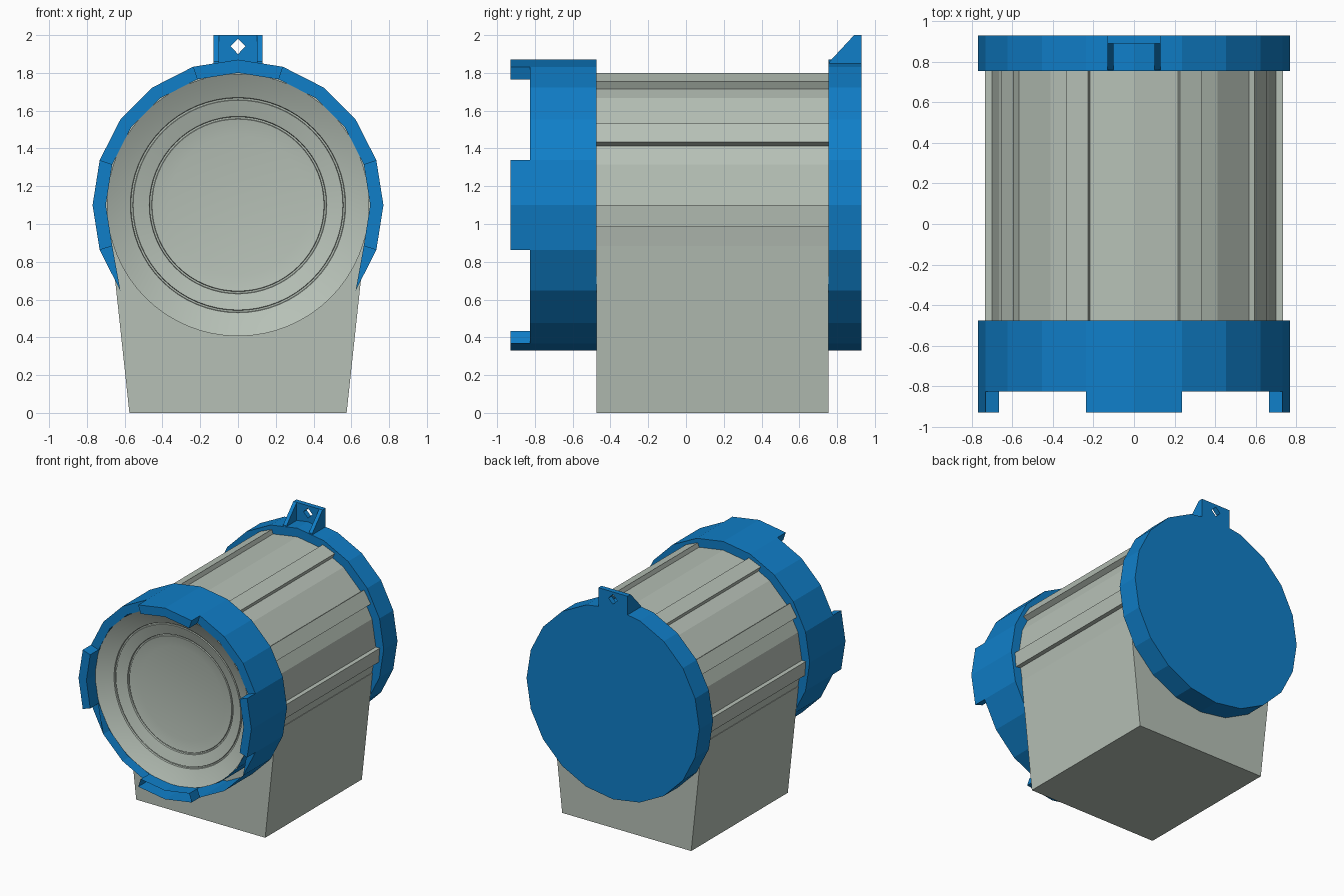
import bpy, bmesh, math
from math import cos, sin, radians

if "Cube" in bpy.data.objects:
    bpy.data.objects.remove(bpy.data.objects["Cube"])

CZ = 1.10          # height of the drum axis
N = 20             # sides of the drum


def material(name, rgb):
    m = bpy.data.materials.new(name)
    m.diffuse_color = (*rgb, 1)
    m.use_nodes = True
    m.node_tree.nodes["Principled BSDF"].inputs["Base Color"].default_value = m.diffuse_color
    return m


BLUE = material("blue plastic", (0.005, 0.21, 0.58))
GREY = material("light grey plastic", (0.47, 0.53, 0.47))


def polar(r, deg):
    a = radians(deg)
    return (r * cos(a), CZ + r * sin(a))


def finish(name, bm, mat, smooth=False):
    bmesh.ops.remove_doubles(bm, verts=bm.verts, dist=1e-5)
    bmesh.ops.recalc_face_normals(bm, faces=bm.faces)
    me = bpy.data.meshes.new(name)
    bm.to_mesh(me)
    bm.free()
    me.materials.append(mat)
    for p in me.polygons:
        p.use_smooth = smooth
    ob = bpy.data.objects.new(name, me)
    bpy.context.collection.objects.link(ob)
    return ob


def prism(name, pts, lo, hi, mat, axis="y"):
    """Extrude a closed outline along y (points are x,z) or x (points are y,z)."""
    bm = bmesh.new()
    put = (lambda p, d: (p[0], d, p[1])) if axis == "y" else (lambda p, d: (d, p[0], p[1]))
    a = [bm.verts.new(put(p, lo)) for p in pts]
    b = [bm.verts.new(put(p, hi)) for p in pts]
    bm.faces.new(a)
    bm.faces.new(b[::-1])
    for i in range(len(pts)):
        j = (i + 1) % len(pts)
        bm.faces.new((a[i], b[i], b[j], a[j]))
    return finish(name, bm, mat)


def circle(r):
    return [polar(r, 360 / N * i) for i in range(N)]


Y0, Y1 = -0.475, 0.755

# Drum body, tapered foot and back cap
prism("drum_body", circle(0.70), Y0, Y1, GREY)
prism("foot", [(-0.575, 0), (0.575, 0), (0.67, 0.884), (-0.67, 0.884)], Y0, Y1, GREY)
prism("back_cap", circle(0.77), Y1, 0.93, BLUE)

# Raised ribs along the drum, mirrored left and right
for k, a in enumerate((72, 36, 0)):
    for side in (1, -1):
        pts = [polar(0.66, a), polar(0.735, a), polar(0.735, a - 9), polar(0.66, a - 9)]
        prism(f"rib_{k}_{'right' if side > 0 else 'left'}",
              [(x * side, z) for x, z in pts], Y0, Y1, GREY)

# Front collar with four tabs; its lower half is open towards the foot
bm = bmesh.new()
RI, RO, STEP, TAB = 0.70, 0.77, -0.825, -0.93


def face(*pts):
    bm.faces.new([bm.verts.new(p) for p in pts])


def at(r, i, y):
    x, z = polar(r, 18 * i)
    return (x, y, z)


for i in range(N):
    j = i + 1
    y = TAB if i % 5 in (0, 4) else STEP
    for r in (RI, RO):                                   # inner and outer walls
        face(at(r, i, y), at(r, j, y), at(r, j, Y0), at(r, i, Y0))
    for d in (y, Y0):                                    # front and back rims
        if i == 11:
            face(at(RI, i, d), at(RO, i, d), at(RO, j, d))
        elif i == 18:
            face(at(RI, j, d), at(RO, j, d), at(RO, i, d))
        elif not 12 <= i <= 17:
            face(at(RI, i, d), at(RO, i, d), at(RO, j, d), at(RI, j, d))
    if i % 5 in (1, 4):                                  # tab ends
        face(at(RI, i, TAB), at(RO, i, TAB), at(RO, i, STEP), at(RI, i, STEP))
finish("front_collar", bm, BLUE)

# Shallow dish in the front opening, with two fine grooves
profile = [(0.694, -0.824), (0.63, -0.79), (0.57, -0.764), (0.567, -0.752), (0.558, -0.752),
           (0.555, -0.76), (0.47, -0.735), (0.467, -0.723), (0.458, -0.723), (0.455, -0.731),
           (0.37, -0.715), (0.0, -0.712)]
bm = bmesh.new()
S = 64
rings = []
for r, y in profile[:-1]:
    ring = []
    for i in range(S):
        x, z = polar(r, 360 / S * i)
        ring.append(bm.verts.new((x, y, z)))
    rings.append(ring)
for a, b in zip(rings, rings[1:]):
    for i in range(S):
        j = (i + 1) % S
        bm.faces.new((a[i], a[j], b[j], b[i]))
bm.faces.new(rings[-1])
dish = finish("front_dish", bm, GREY)
if sum(p.normal.y * p.area for p in dish.data.polygons) > 0:
    dish.data.flip_normals()
bpy.context.view_layer.objects.active = dish
dish.select_set(True)
bpy.ops.object.shade_smooth_by_angle(angle=radians(30))

# Hanging lug on the back cap: holed plate in two halves, with side gussets
for side, tag in ((1, "right"), (-1, "left")):
    half = [(0, 1.84), (0.13, 1.84), (0.13, 2.0), (0, 2.0), (0, 1.98), (0.04, 1.94), (0, 1.90)]
    prism(f"lug_plate_{tag}", [(x * side, z) for x, z in half], 0.89, 0.93, BLUE)
    prism(f"lug_gusset_{tag}", [(0.76, 1.83), (0.89, 1.83), (0.89, 2.0), (0.76, 1.86)],
          *sorted((0.10 * side, 0.13 * side)), BLUE, axis="x")
